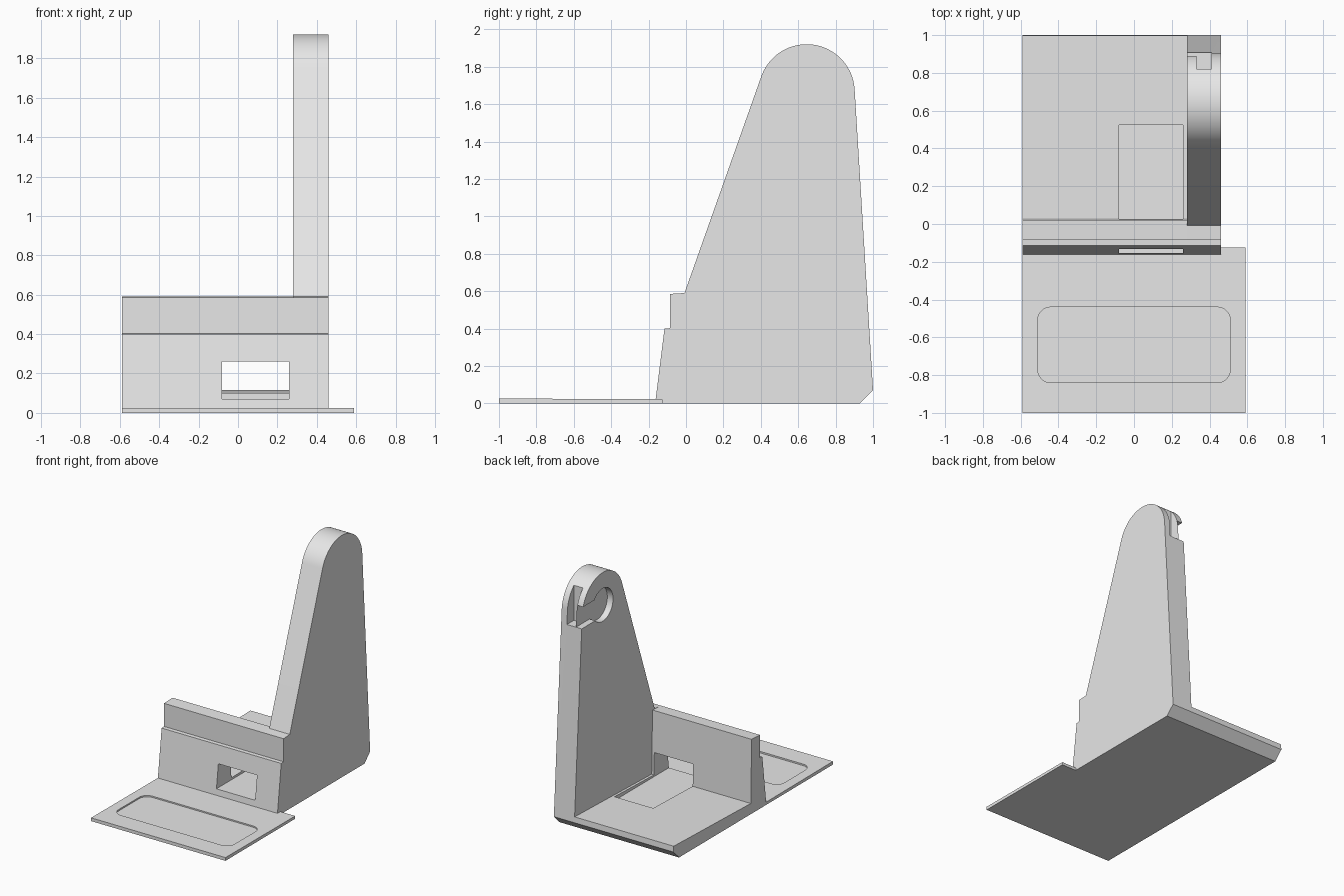
import bpy, bmesh, math
from mathutils import Vector

cube = bpy.data.objects.get("Cube")
if cube:
    bpy.data.objects.remove(cube, do_unlink=True)

grey = bpy.data.materials.new("light_grey")
grey.use_nodes = True
grey.diffuse_color = (0.8, 0.8, 0.8, 1)
grey.node_tree.nodes["Principled BSDF"].inputs["Base Color"].default_value = (0.8, 0.8, 0.8, 1)


def extrude(name, points, x0, x1):
    """Solid made by sweeping a (y, z) outline from x0 to x1."""
    bm = bmesh.new()
    face = bm.faces.new([bm.verts.new((x0, y, z)) for y, z in points])
    res = bmesh.ops.extrude_face_region(bm, geom=[face])
    moved = [v for v in res["geom"] if isinstance(v, bmesh.types.BMVert)]
    bmesh.ops.translate(bm, verts=moved, vec=(x1 - x0, 0, 0))
    bmesh.ops.recalc_face_normals(bm, faces=bm.faces)
    mesh = bpy.data.meshes.new(name)
    bm.to_mesh(mesh)
    bm.free()
    mesh.materials.append(grey)
    obj = bpy.data.objects.new(name, mesh)
    bpy.context.collection.objects.link(obj)
    return obj


def box(name, y0, y1, z0, z1, x0, x1):
    return extrude(name, [(y0, z0), (y1, z0), (y1, z1), (y0, z1)], x0, x1)


def arc(cy, cz, r, a0, a1, n):
    return [(cy + r * math.cos(math.radians(a0 + (a1 - a0) * i / n)),
             cz + r * math.sin(math.radians(a0 + (a1 - a0) * i / n))) for i in range(n + 1)]


def disc(name, r, x0, x1):
    return extrude(name, arc(HUB_Y, HUB_Z, r, 0, 360, 64)[:-1], x0, x1)


def activate(obj):
    bpy.ops.object.select_all(action='DESELECT')
    obj.select_set(True)
    bpy.context.view_layer.objects.active = obj


def cut(obj, cutter):
    cutter.hide_render = True
    mod = obj.modifiers.new("cut", 'BOOLEAN')
    mod.operation = 'DIFFERENCE'
    mod.solver = 'EXACT'
    mod.object = cutter
    activate(obj)
    bpy.ops.object.modifier_apply(modifier=mod.name)
    bpy.data.objects.remove(cutter, do_unlink=True)


LEFT, ARM_IN, ARM_OUT = -0.59, 0.28, 0.46
HUB_Y, HUB_Z, HUB_R = 0.645, 1.663, 0.257

# Shared outlines: stepped front and chamfered rear foot
front = [(-0.085, 0.585), (-0.085, 0.402), (-0.115, 0.4), (-0.165, 0)]
foot = [(0.93, 0), (1.0, 0.07)]

# Base tray with stepped front wall and gently rising floor
tray = extrude("base_and_front_wall",
               front + foot + [(0.997, 0.115), (0.03, 0.085), (0.02, 0.59)], LEFT, ARM_IN)
# Window through the wall, running into the floor pocket
cut(tray, extrude("window_cutter", [(-0.3, 0.07), (0.525, 0.07), (0.525, 0.2),
                                    (0.2, 0.26), (-0.3, 0.26)], -0.08, 0.26))

# Upright arm with round head
arm = extrude("upright_arm", front + foot + arc(HUB_Y, HUB_Z, HUB_R, 3.5, 160.5, 48)
              + [(-0.008, 0.59)], ARM_IN, ARM_OUT)
# Keyhole in the inner lip, open to the rear
cut(arm, disc("lip_hole_cutter", 0.13, 0.2, 0.33))
cut(arm, box("lip_slot_cutter", HUB_Y, 1.1, 1.573, 1.74, 0.2, 0.33))
# Wider pocket behind the lip, open to the rear and top
cut(arm, disc("pocket_cutter", 0.175, 0.33, 0.41))
cut(arm, box("pocket_slot_cutter", 0.82, 1.1, 1.573, 2.1, 0.33, 0.41))

# Thin front plate
plate = extrude("front_plate", [(-1, 0), (-0.125, 0), (-0.125, 0.022), (-1, 0.026)], LEFT, 0.59)
# Shallow recess with rounded corners
recess = box("recess_cutter", -0.84, -0.44, 0.013, 0.1, -0.51, 0.51)
bm = bmesh.new()
bm.from_mesh(recess.data)
upright = [e for e in bm.edges
           if abs((e.verts[0].co - e.verts[1].co).normalized().dot(Vector((0, 0, 1)))) > 0.9]
bmesh.ops.bevel(bm, geom=upright, offset=0.07, segments=8, profile=0.5, affect='EDGES')
bm.to_mesh(recess.data)
bm.free()
cut(plate, recess)

# Smooth the curves and keep the corners crisp
for part in (tray, arm, plate):
    activate(part)
    bpy.ops.object.shade_smooth_by_angle(angle=math.radians(25))
